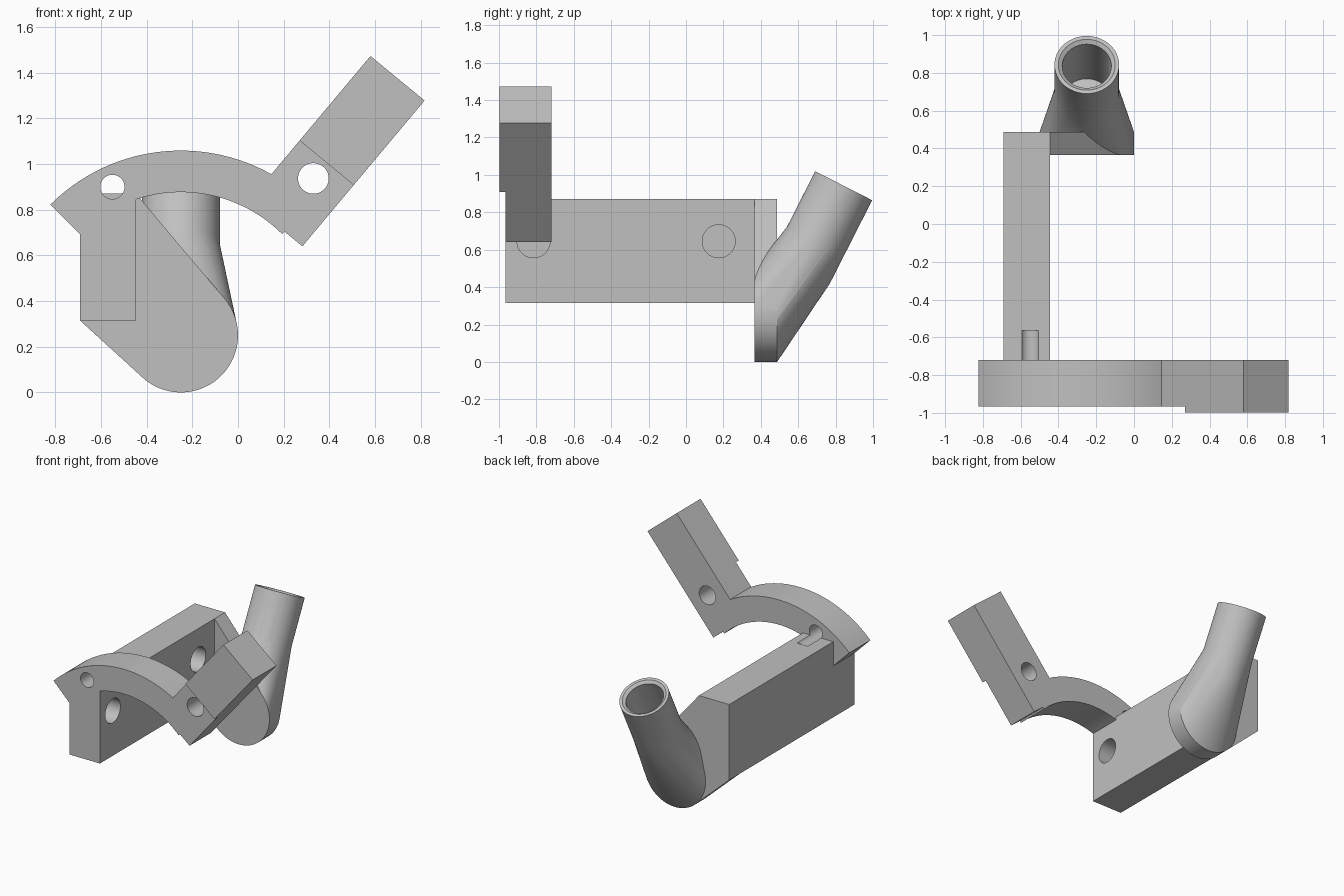
import bpy, bmesh, math
from mathutils import Vector

cube = bpy.data.objects.get("Cube")
if cube:
    bpy.data.objects.remove(cube, do_unlink=True)

grey = bpy.data.materials.new("plain_grey")
grey.use_nodes = True
grey.diffuse_color = (0.53, 0.53, 0.53, 1)
grey.node_tree.nodes["Principled BSDF"].inputs["Base Color"].default_value = grey.diffuse_color


def finish(name, bm):
    bmesh.ops.recalc_face_normals(bm, faces=bm.faces[:])
    mesh = bpy.data.meshes.new(name)
    bm.to_mesh(mesh)
    bm.free()
    mesh.materials.append(grey)
    obj = bpy.data.objects.new(name, mesh)
    bpy.context.collection.objects.link(obj)
    return obj


def hull(name, points):
    """Convex solid around a set of points."""
    bm = bmesh.new()
    for p in points:
        bm.verts.new(p)
    res = bmesh.ops.convex_hull(bm, input=bm.verts[:])
    loose = {v for v in res["geom_interior"] if isinstance(v, bmesh.types.BMVert)}
    bmesh.ops.delete(bm, geom=list(loose), context="VERTS")
    bmesh.ops.dissolve_limit(bm, angle_limit=0.005, verts=bm.verts[:], edges=bm.edges[:])
    return finish(name, bm)


def ring(center, axis, radius, n=72):
    axis = Vector(axis).normalized()
    u = axis.orthogonal().normalized()
    v = axis.cross(u)
    turn = [2 * math.pi * i / n for i in range(n)]
    return [Vector(center) + radius * (math.cos(t) * u + math.sin(t) * v) for t in turn]


def rod(name, a, b, ra, rb=None):
    axis = Vector(b) - Vector(a)
    return hull(name, ring(a, axis, ra) + ring(b, axis, rb or ra))


def slab(profile, y0, y1):
    return [Vector((x, y, z)) for y in (y0, y1) for x, z in profile]


def combine(target, other, operation):
    mod = target.modifiers.new(operation.lower(), "BOOLEAN")
    mod.operation, mod.solver, mod.object = operation, "EXACT", other
    bpy.ops.object.select_all(action="DESELECT")
    bpy.context.view_layer.objects.active = target
    target.select_set(True)
    bpy.ops.object.modifier_apply(modifier=mod.name)
    bpy.data.objects.remove(other, do_unlink=True)


FRONT, BACK = -0.965, -0.72      # depth of the curved bracket
PLATE0, PLATE1 = 0.365, 0.487    # depth of the rear plate
CX, CZ = -0.25, 0.25             # shared centre of arch and rear disc

# Long side bar
bar_profile = [(-0.692, 0.315), (-0.446, 0.315), (-0.446, 0.87), (-0.692, 0.87)]
body = hull("bracket_body", slab(bar_profile, FRONT, PLATE1))

# Rear plate: bar section blended into a round disc
disc = [p for y in (PLATE0, PLATE1) for p in ring((CX, y, CZ), (0, 1, 0), 0.25)]
plate = hull("rear_plate", slab(bar_profile, PLATE0, PLATE1) + disc)

# Tilted tube with a flared socket
tilt = Vector((0, 0.453, 0.891)).normalized()
mouth = Vector((CX, 0.843, 0.942))


def along(depth):
    return mouth - tilt * depth


socket = hull("tube_socket", disc + ring(along(0.5), tilt, 0.171) + ring(along(0.335), tilt, 0.171))
tube = rod("tube", along(0.45), mouth, 0.171)

# Arched front bracket, a quarter ring
bm = bmesh.new()
sweep = [math.radians(45 + 90 * i / 48) for i in range(49)]
outline = [(CX + 0.809 * math.cos(t), CZ + 0.809 * math.sin(t)) for t in sweep]
outline += [(CX + 0.627 * math.cos(t), CZ + 0.627 * math.sin(t)) for t in reversed(sweep)]
face = bm.faces.new([bm.verts.new((x, FRONT, z)) for x, z in outline])
grown = bmesh.ops.extrude_face_region(bm, geom=[face])
moved = [v for v in grown["geom"] if isinstance(v, bmesh.types.BMVert)]
bmesh.ops.translate(bm, vec=(0, BACK - FRONT, 0), verts=moved)
arch = finish("front_arch", bm)

# Slanted arm: thin lower half, slightly thicker upper half
low_left, low_right = Vector((0.045, 0.835)), Vector((0.282, 0.64))
rise = Vector((0.535, 0.638))


def arm_part(name, start, end, front):
    corners = [low_left + rise * start, low_right + rise * start,
               low_right + rise * end, low_left + rise * end]
    return hull(name, slab([tuple(c) for c in corners], front, BACK))


lower_arm = arm_part("lower_arm", 0, 0.6, FRONT)
upper_arm = arm_part("upper_arm", 0.42, 1, -0.997)

for part in (plate, socket, tube, arch, lower_arm, upper_arm):
    combine(body, part, "UNION")

# Bores: tube, chamfered mouth, side holes and front holes
cutters = [
    rod("tube_bore", along(0.42), along(-0.05), 0.13),
    rod("mouth_chamfer", along(0.015), along(-0.001), 0.13, 0.152),
    rod("arch_hole", (-0.55, -1.1, 0.9), (-0.55, -0.565, 0.9), 0.053),
    rod("arm_hole", (0.33, -1.1, 0.937), (0.33, -0.6, 0.937), 0.067),
]
for y in (-0.815, 0.175):
    cutters.append(rod("side_hole", (-0.645, y, 0.645), (-0.4, y, 0.645), 0.088))
for cutter in cutters:
    combine(body, cutter, "DIFFERENCE")

bpy.ops.object.shade_smooth_by_angle(angle=math.radians(25))
